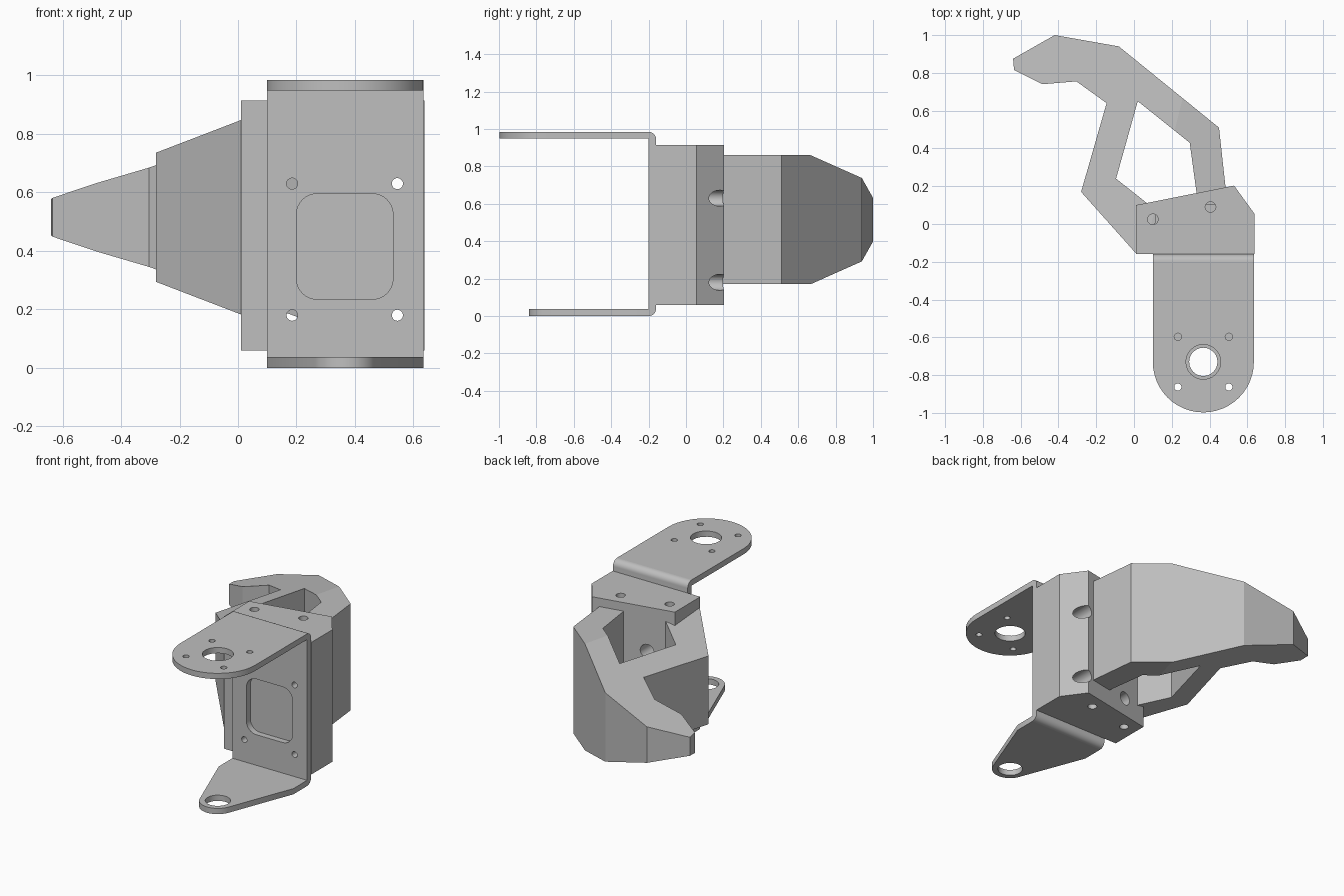
import bpy, bmesh
from math import sin, cos, radians
from mathutils import Vector

cube = bpy.data.objects.get("Cube")
if cube:
    bpy.data.objects.remove(cube)

metal = bpy.data.materials.new("grey metal")
metal.use_nodes = True
GREY = (0.52, 0.52, 0.52, 1)
metal.diffuse_color = GREY
metal.node_tree.nodes["Principled BSDF"].inputs["Base Color"].default_value = GREY

# Map outline coordinates (a, b) and depth d to x, y, z for each extrusion axis
AXES = {
    "x": lambda a, b, d: (d, a, b),
    "y": lambda a, b, d: (a, d, b),
    "z": lambda a, b, d: (a, b, d),
}


def arc(cx, cy, r, start, end, steps=24):
    angles = [radians(start + (end - start) * i / steps) for i in range(steps + 1)]
    return [(cx + r * cos(t), cy + r * sin(t)) for t in angles]


def prism(name, outline, lo, hi, axis="z"):
    """Extrude a closed outline along an axis."""
    bm = bmesh.new()
    face = bm.faces.new([bm.verts.new(AXES[axis](a, b, lo)) for a, b in outline])
    grown = bmesh.ops.extrude_face_region(bm, geom=[face])["geom"]
    moved = [v for v in grown if isinstance(v, bmesh.types.BMVert)]
    bmesh.ops.translate(bm, verts=moved, vec=AXES[axis](0, 0, hi - lo))
    bmesh.ops.recalc_face_normals(bm, faces=bm.faces)
    mesh = bpy.data.meshes.new(name)
    bm.to_mesh(mesh)
    bm.free()
    mesh.materials.append(metal)
    obj = bpy.data.objects.new(name, mesh)
    bpy.context.collection.objects.link(obj)
    return obj


def hole(a, b, r, lo, hi, axis="z"):
    return prism("hole_cutter", arc(a, b, r, 0, 345, 23), lo, hi, axis)


def cut(obj, cutters):
    """Subtract the cutters, apply, and delete them."""
    for c in cutters:
        mod = obj.modifiers.new("cut", "BOOLEAN")
        mod.operation = "DIFFERENCE"
        mod.solver = "EXACT"
        mod.object = c
        c.hide_render = True
    bpy.context.view_layer.update()
    result = bpy.data.meshes.new_from_object(
        obj.evaluated_get(bpy.context.evaluated_depsgraph_get()))
    obj.modifiers.clear()
    obj.data = result
    for c in cutters:
        bpy.data.objects.remove(c)


def smooth(obj):
    bpy.ops.object.select_all(action="DESELECT")
    obj.select_set(True)
    bpy.context.view_layer.objects.active = obj
    bpy.ops.object.shade_smooth_by_angle(angle=radians(30))


LEFT, RIGHT, MID = 0.1, 0.635, 0.367
FRONT, BACK, TOP, T = -0.2, -0.16, 0.985, 0.037
PIVOT = -0.73
SCREWS = [(x, z) for x in (0.185, 0.545) for z in (0.18, 0.63)]

# Bracket web with rounded bends, a window and screw holes
profile = ([(FRONT, 0)] + arc(FRONT, 0.04, 0.04, -90, 0, 8)
           + arc(FRONT, TOP - 0.04, 0.04, 0, 90, 8)[:-1] + [(FRONT, TOP)])
web = prism("bracket_web", profile[1:], LEFT, RIGHT, "x")
window = []
for cx, cz, start in ((0.46, 0.525, 0), (0.27, 0.525, 90), (0.27, 0.305, 180), (0.46, 0.305, 270)):
    window += arc(cx, cz, 0.07, start, start + 90, 8)
cut(web, [prism("window_cutter", window, -0.3, -0.1, "y")]
    + [hole(x, z, 0.019, -0.3, -0.1, "y") for x, z in SCREWS])

# Upper flange with a round end
upper = prism("upper_flange", [(RIGHT, FRONT), (LEFT, FRONT)]
              + arc(MID, PIVOT, 0.2675, 180, 360), TOP - T, TOP)
cut(upper, [hole(MID, PIVOT, 0.092, 0.9, 1.1)]
    + [hole(MID + sx * 0.135, PIVOT + sy * 0.133, 0.019, 0.9, 1.1)
       for sx in (-1, 1) for sy in (-1, 1)])

# Lower flange tapering to a small round end
lower = prism("lower_flange", [(RIGHT, FRONT), (LEFT, FRONT), (LEFT, -0.34)]
              + arc(MID, PIVOT, 0.11, 201, 339) + [(RIGHT, -0.34)], 0, T)
cut(lower, [hole(MID, PIVOT, 0.075, -0.1, 0.1)])

# Mounting block with counterbored screw holes and pin holes
LOW, HIGH = 0.06, 0.915
block = prism("mounting_block", [(0.01, BACK), (RIGHT + 0.002, BACK), (RIGHT + 0.002, 0.055),
                                 (0.53, 0.203), (0.01, 0.1)], LOW, HIGH)
cutters = [hole(x, z, 0.019, -0.3, 0.3, "y") for x, z in SCREWS]
cutters += [hole(x, z, 0.043, 0.0, 0.3, "y") for x, z in SCREWS]
for x, y in ((0.1, 0.025), (0.405, 0.09)):
    cutters += [hole(x, y, 0.028, LOW - 0.1, LOW + 0.07), hole(x, y, 0.028, HIGH - 0.07, HIGH + 0.1)]
cut(block, cutters)

# Hooked finger with two arms rooted in the block
finger = prism("hooked_finger", [
    (0.495, 0.1), (0.45, 0.51), (-0.08, 0.94), (-0.42, 1.0), (-0.64, 0.875), (-0.635, 0.815),
    (-0.485, 0.74), (-0.305, 0.755), (-0.145, 0.64), (-0.28, 0.17), (0.01, -0.155),
    (0.1, -0.1), (0.12, 0.07), (-0.095, 0.24), (0.02, 0.65), (0.295, 0.43), (0.34, 0.1)], 0.17, 0.86)

# Taper the finger symmetrically toward its tip
SLOPE, CENTRE, HALF = Vector((0.3, -0.075, 0)), 0.515, 0.345
tip = Vector((-0.64, 0.875, 0))
bm = bmesh.new()
bm.from_mesh(finger.data)
crease = tip + SLOPE * ((HALF - 0.06) / SLOPE.length_squared)
bmesh.ops.bisect_plane(bm, geom=bm.verts[:] + bm.edges[:] + bm.faces[:],
                       plane_co=crease, plane_no=SLOPE.normalized())
for v in bm.verts:
    flat = Vector((v.co.x, v.co.y, 0))
    half = min(HALF, 0.06 + SLOPE.dot(flat - tip))
    v.co.z = CENTRE + (half if v.co.z > CENTRE else -half)
bm.to_mesh(finger.data)
bm.free()

for part in (web, upper, lower, block):
    smooth(part)
